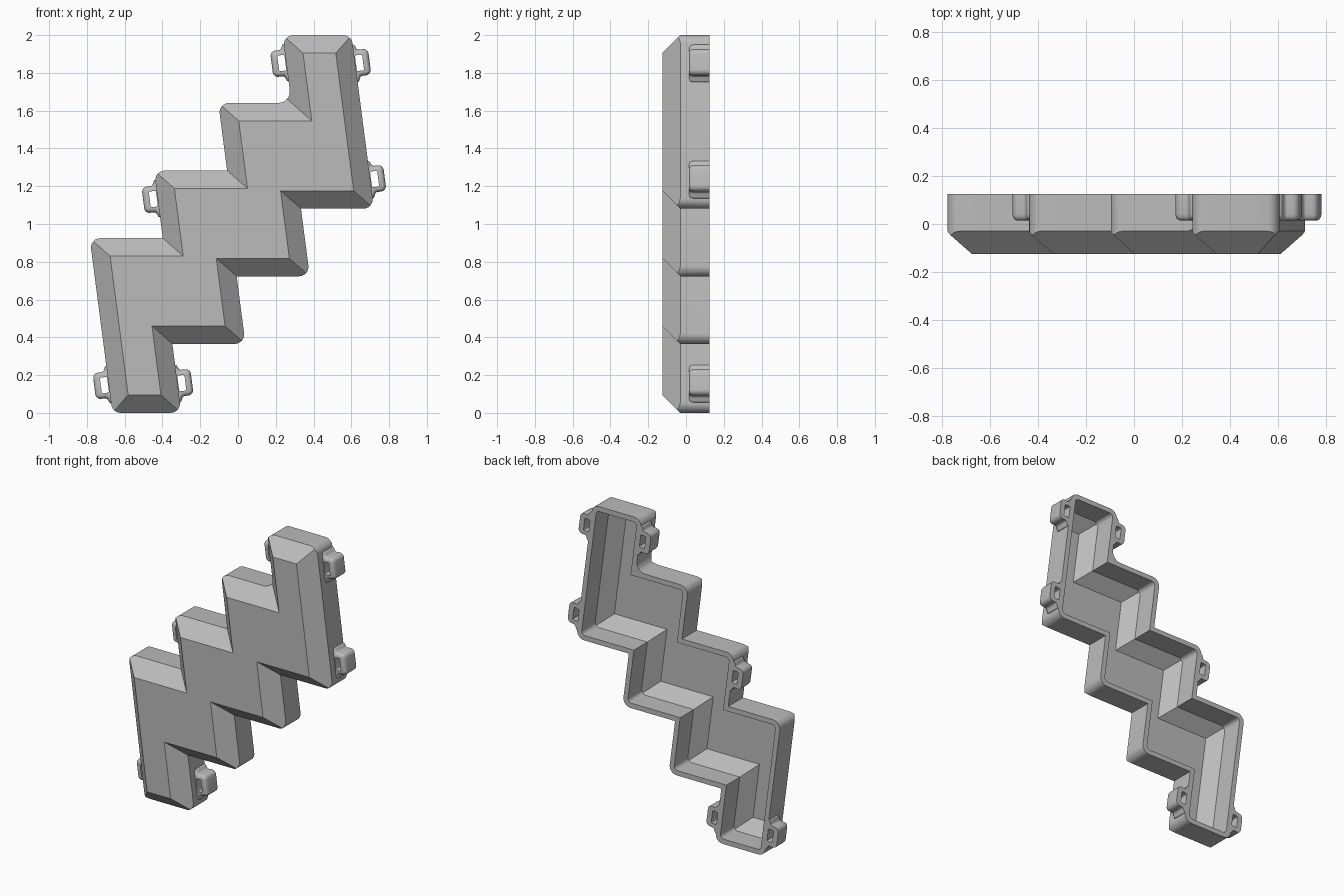
import bpy, bmesh, math
from mathutils import Vector

cube = bpy.data.objects.get("Cube")
if cube:
    bpy.data.objects.remove(cube)

grey = bpy.data.materials.new("plain grey")
grey.use_nodes = True
GREY = (0.5, 0.5, 0.5, 1)
grey.diffuse_color = GREY
grey.node_tree.nodes["Principled BSDF"].inputs["Base Color"].default_value = GREY

LEAN = -0.13            # sideways drift of the upright walls per unit of height
BACK, FRONT = 0.125, -0.125
CHAMFER, WALL = 0.095, 0.033


def offset(points, d):
    """Move a counter-clockwise outline inwards by d with mitred corners."""
    result = []
    for i, p in enumerate(points):
        a = (p - points[i - 1]).normalized()
        b = (points[(i + 1) % len(points)] - p).normalized()
        na, nb = Vector((-a.y, a.x)), Vector((-b.y, b.x))
        result.append(p + (na + nb) * d / (1 + na.dot(nb)))
    return result


def rounded(points, radii, steps=6):
    """Replace each corner by an arc of the given radius."""
    result = []
    for i, p in enumerate(points):
        if radii[i] <= 0:
            result.append(p.copy())
            continue
        a = (points[i - 1] - p).normalized()
        b = (points[(i + 1) % len(points)] - p).normalized()
        half = a.angle(b) / 2
        centre = p + (a + b).normalized() * radii[i] / math.sin(half)
        run = radii[i] / math.tan(half)
        start, end = p + a * run - centre, p + b * run - centre
        turn = start.angle_signed(end)      # clockwise positive
        for s in range(steps + 1):
            t = -turn * s / steps
            c, n = math.cos(t), math.sin(t)
            result.append(centre + Vector((start.x * c - start.y * n,
                                           start.x * n + start.y * c)))
    return result


def loft(name, rings):
    """Closed solid through (outline, y) rings of equal point count."""
    bm = bmesh.new()
    loops = [[bm.verts.new((p.x, y, p.y)) for p in pts] for pts, y in rings]
    n = len(loops[0])
    for lo, hi in zip(loops, loops[1:]):
        for i in range(n):
            j = (i + 1) % n
            bm.faces.new((lo[i], lo[j], hi[j], hi[i]))
    bm.faces.new(loops[0])
    bm.faces.new(loops[-1])
    bmesh.ops.recalc_face_normals(bm, faces=bm.faces)
    mesh = bpy.data.meshes.new(name)
    bm.to_mesh(mesh)
    bm.free()
    mesh.materials.append(grey)
    obj = bpy.data.objects.new(name, mesh)
    bpy.context.collection.objects.link(obj)
    return obj


def boolean(obj, tool, operation):
    """Apply a boolean and throw the tool away."""
    mod = obj.modifiers.new("cut", 'BOOLEAN')
    mod.operation, mod.object, mod.solver = operation, tool, 'EXACT'
    bpy.context.view_layer.objects.active = obj
    bpy.ops.object.modifier_apply(modifier=mod.name)
    bpy.data.objects.remove(tool)


def smooth(obj):
    bpy.ops.object.select_all(action='DESELECT')
    obj.select_set(True)
    bpy.context.view_layer.objects.active = obj
    bpy.ops.object.shade_smooth_by_angle(angle=math.radians(30))


# Leaning staircase outline, counter-clockwise
left_wall = [-0.665 + 0.387 * i for i in range(4)]
right_wall = [-0.30 + 0.387 * i for i in range(4)]
low_z = [0, 0.365, 0.723, 1.081]
high_z = [0.925, 1.283, 1.641, 2.0]


def on_wall(base, z):
    return Vector((base + LEAN * z, z))


outline = [on_wall(left_wall[0], 0)]
for i in range(4):
    outline.append(on_wall(right_wall[i], low_z[i]))
    outline.append(on_wall(right_wall[i], low_z[i + 1] if i < 3 else high_z[3]))
for i in (3, 2, 1, 0):
    outline.append(on_wall(left_wall[i], high_z[i]))
    if i:
        outline.append(on_wall(left_wall[i], high_z[i - 1]))


def is_convex(i):
    p = outline[i]
    a, b = p - outline[i - 1], outline[(i + 1) % len(outline)] - p
    return a.x * b.y - a.y * b.x > 0


def stepped_solid(name, inset, radius, floor_y, floor_inset, back_y, fillet):
    """Rounded staircase prism whose front edges are chamfered."""
    radii = [radius if is_convex(i) else 0 for i in range(len(outline))]
    radii[10] = fillet                      # soft inner corner below the top loop
    body = loft(name, [(rounded(offset(outline, inset), radii), y)
                       for y in (floor_y - 0.1, back_y)])
    reach = inset - 0.05
    slope = loft("chamfer_helper", [
        (offset(outline, floor_inset), floor_y),
        (offset(outline, reach), floor_y + floor_inset - reach),
        (offset(outline, reach), back_y + 0.2)])
    boolean(body, slope, 'INTERSECT')
    return body


# Open-backed shell
shell = stepped_solid("stepped_shell", 0, 0.05, FRONT, CHAMFER, BACK, 0.06)
floor_inset = CHAMFER - 0.03 + WALL * math.sqrt(2)
hollow = stepped_solid("hollow_helper", WALL, 0.025, FRONT + 0.03,
                       floor_inset, BACK + 0.1, 0)
boolean(shell, hollow, 'DIFFERENCE')
smooth(shell)


# Fixing loops along the side walls
def fixing_loop(name, base, z, side):
    along = Vector((LEAN, 1)).normalized()
    out = Vector((along.y, -along.x)) * side
    centre = on_wall(base, z)

    def place(points):
        placed = [centre + out * p.x + along * p.y for p in points]
        return placed if side > 0 else placed[::-1]

    half = [(-0.025, 0.1), (0.006, 0.1), (0.02, 0.07), (0.077, 0.07)]
    profile = [Vector((u, -v)) for u, v in half] + [Vector((u, v)) for u, v in half[::-1]]
    radii = [0, 0.01, 0.015, 0.028]
    profile = rounded(profile, radii + radii[::-1])
    rings = [(0, BACK), (0, 0.04), (0.003, 0.027), (0.009, 0.019), (0.018, 0.015)]
    loop = loft(name, [(place(offset(profile, d)), y) for d, y in rings])

    slot = [Vector((u, v)) for u, v in
            ((0.004, -0.042), (0.042, -0.042), (0.042, 0.042), (0.004, 0.042))]
    slot = place(rounded(slot, [0.006] * 4, 3))
    boolean(loop, loft("slot_helper", [(slot, -0.1), (slot, 0.2)]), 'DIFFERENCE')
    smooth(loop)


fixing_loop("top_left_loop", right_wall[3], 1.85, 1)
fixing_loop("middle_left_loop", right_wall[3], 1.235, 1)
fixing_loop("top_right_loop", left_wall[3], 1.855, -1)
fixing_loop("middle_right_loop", left_wall[1], 1.135, -1)
fixing_loop("bottom_right_loop", left_wall[0], 0.15, -1)
fixing_loop("bottom_left_loop", right_wall[0], 0.155, 1)
